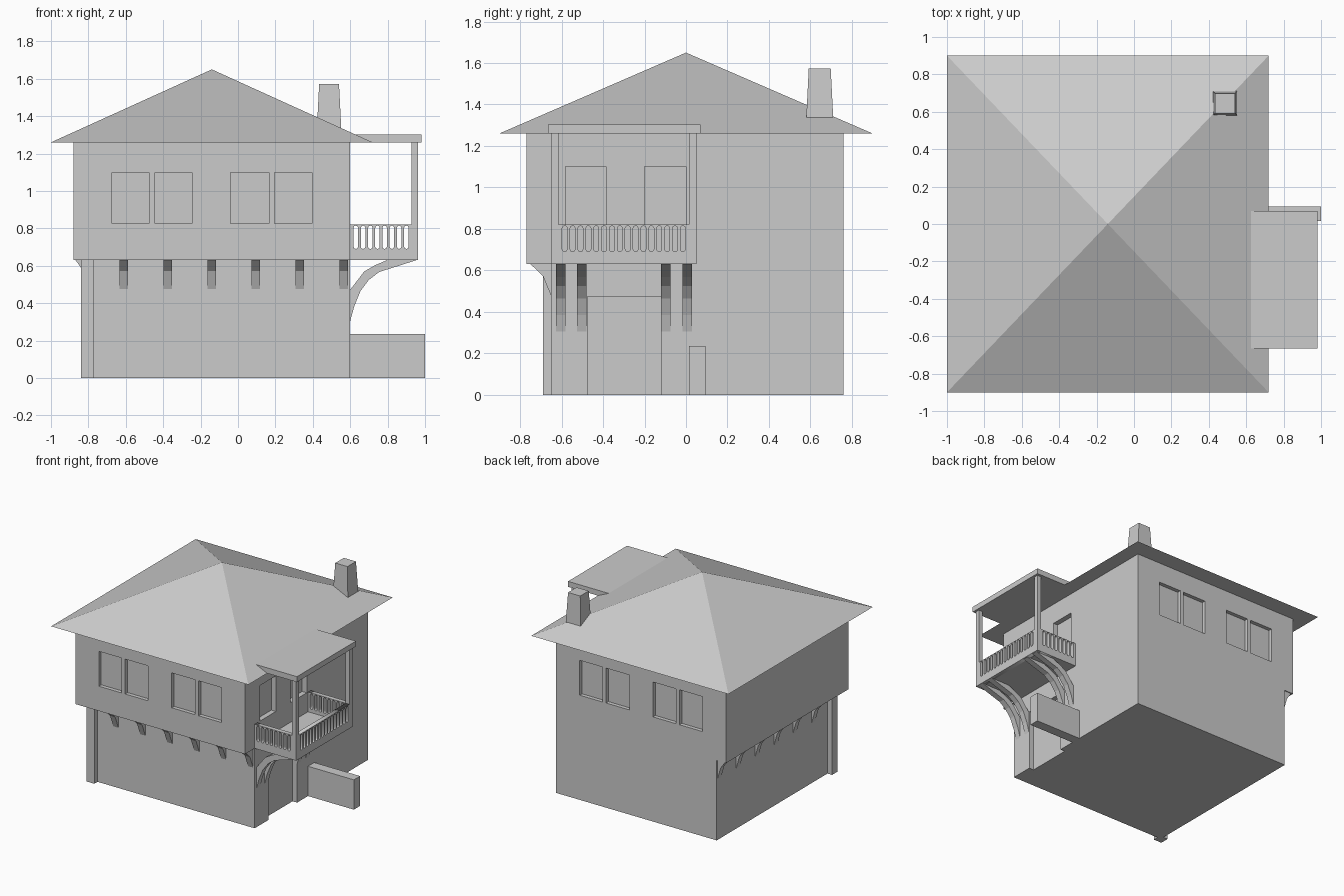
import bpy, bmesh, math
from mathutils import Matrix, Vector

if "Cube" in bpy.data.objects:
    bpy.data.objects.remove(bpy.data.objects["Cube"])


def finish(name, bm):
    bmesh.ops.recalc_face_normals(bm, faces=bm.faces)
    mesh = bpy.data.meshes.new(name)
    bm.to_mesh(mesh)
    bm.free()
    ob = bpy.data.objects.new(name, mesh)
    bpy.context.collection.objects.link(ob)
    return ob


def add_box(bm, x0, x1, y0, y1, z0, z1):
    m = Matrix.Translation(((x0 + x1) / 2, (y0 + y1) / 2, (z0 + z1) / 2))
    m = m @ Matrix.Diagonal((x1 - x0, y1 - y0, z1 - z0, 1))
    bmesh.ops.create_cube(bm, size=1, matrix=m)


def boxes(name, *dims):
    bm = bmesh.new()
    for d in dims:
        add_box(bm, *d)
    return finish(name, bm)


def frustum(name, lower, upper):
    """Tapered block from two (x0, x1, y0, y1, z) rectangles."""
    bm = bmesh.new()
    rings = [[bm.verts.new(p) for p in ((a, c, z), (b, c, z), (b, d, z), (a, d, z))]
             for a, b, c, d, z in (lower, upper)]
    for i in range(4):
        j = (i + 1) % 4
        bm.faces.new((rings[0][i], rings[0][j], rings[1][j], rings[1][i]))
    bm.faces.new(rings[0])
    bm.faces.new(rings[1])
    return finish(name, bm)


def brackets(name, profile, along_x, positions, width):
    """Extrude a (depth, z) profile along x or y at each position."""
    bm = bmesh.new()
    for c in positions:
        def pt(d, z, s):
            return (s, d, z) if along_x else (d, s, z)
        face = bm.faces.new([bm.verts.new(pt(d, z, c - width / 2)) for d, z in profile])
        ext = bmesh.ops.extrude_face_region(bm, geom=[face])
        move = Vector((width, 0, 0) if along_x else (0, width, 0))
        verts = [g for g in ext["geom"] if isinstance(g, bmesh.types.BMVert)]
        bmesh.ops.translate(bm, verts=verts, vec=move)
    return finish(name, bm)


def cut(ob, *dims):
    cutter = boxes("cutter", *dims)
    cutter.hide_render = True
    mod = ob.modifiers.new("recesses", 'BOOLEAN')
    mod.object, mod.operation, mod.solver = cutter, 'DIFFERENCE', 'EXACT'
    bpy.context.view_layer.objects.active = ob
    bpy.ops.object.modifier_apply(modifier=mod.name)
    bpy.data.objects.remove(cutter)


def railing(name, length, first, last, count, matrix):
    """Panel in the local xy plane, pierced by a row of rounded slots."""
    curve = bpy.data.curves.new(name, 'CURVE')
    curve.dimensions, curve.fill_mode, curve.extrude = '2D', 'BOTH', T / 2

    def loop(pts):
        s = curve.splines.new('POLY')
        s.points.add(len(pts) - 1)
        for p, (u, v) in zip(s.points, pts):
            p.co = (u, v, 0, 1)
        s.use_cyclic_u = True

    loop([(0, 0), (length, 0), (length, 0.19), (0, 0.19)])
    r = 0.012
    for i in range(count):
        c = first + r + (last - first - 2 * r) * i / (count - 1)
        arc = [(c + r * math.cos(k * math.pi / 4), r * math.sin(k * math.pi / 4)) for k in range(5)]
        loop([(u, 0.173 + v) for u, v in arc] + [(2 * c - u, 0.072 - v) for u, v in arc])
    tmp = bpy.data.objects.new(name, curve)
    bpy.context.collection.objects.link(tmp)
    dg = bpy.context.evaluated_depsgraph_get()
    mesh = bpy.data.meshes.new_from_object(tmp.evaluated_get(dg))
    bpy.data.objects.remove(tmp)
    ob = bpy.data.objects.new(name, mesh)
    bpy.context.collection.objects.link(ob)
    mesh.transform(matrix)
    return ob


T = 0.035  # balcony post and panel thickness

# Ground storey with recessed doorway
lower = boxes("lower_storey", (-0.80, 0.60, -0.65, 0.76, 0, 0.63))
cut(lower, (0.56, 0.7, -0.475, -0.12, -0.1, 0.475))

# Overhanging upper storey with recessed windows
upper = boxes("upper_storey", (-0.88, 0.60, -0.77, 0.76, 0.63, 1.26))
holes = []
for x0, x1 in ((-0.675, -0.475), (-0.445, -0.245), (-0.04, 0.165), (0.195, 0.395)):
    holes += [(x0, x1, -0.9, -0.74, 0.825, 1.10), (x0, x1, 0.73, 0.9, 0.825, 1.10)]
holes += [(0.56, 0.7, y0, y1, 0.82, 1.10) for y0, y1 in ((-0.58, -0.385), (-0.20, 0.0))]
cut(upper, *holes)

# Corner post and low garden wall
boxes("corner_post", (-0.84, -0.77, -0.69, -0.62, 0, 0.63))
boxes("garden_wall", (0.60, 1.0, 0.015, 0.093, 0, 0.235))

# Pyramid roof
bm = bmesh.new()
base = [bm.verts.new(p) for p in ((-1, -0.9, 1.26), (0.72, -0.9, 1.26), (0.72, 0.9, 1.26), (-1, 0.9, 1.26))]
apex = bm.verts.new((-0.14, 0, 1.65))
bm.faces.new(base)
for i in range(4):
    bm.faces.new((base[i], base[(i + 1) % 4], apex))
finish("roof", bm)

# Chimney
frustum("chimney", (0.422, 0.552, 0.58, 0.71, 1.335), (0.434, 0.54, 0.592, 0.698, 1.573))

# Overhang brackets on the front and left
brackets("front_brackets", [(-0.65, 0.63), (-0.75, 0.63), (-0.69, 0.573), (-0.65, 0.475)],
         True, [-0.61 + 0.235 * i for i in range(6)], 0.045)
brackets("left_brackets", [(-0.80, 0.63), (-0.868, 0.63), (-0.828, 0.573), (-0.80, 0.475)],
         False, [0.73 - 0.235 * i for i in range(6)], 0.045)

# Balcony floor, posts and canopy
boxes("balcony_floor", (0.60, 0.963, -0.65, 0.05, 0.63, 0.665))
boxes("balcony_posts", *[(0.963 - T, 0.963, y, y + T, 0.63, 1.26) for y in (-0.65, 0.05 - T)])
boxes("balcony_canopy", (0.60, 0.98, -0.665, 0.07, 1.26, 1.303))

# Pierced railings: two sides and the front
upright = Matrix.Rotation(math.pi / 2, 4, 'X')
for side, y in (("near", -0.65 + T / 2), ("far", 0.05 - T / 2)):
    railing(side + "_railing", 0.363 - T, 0.018, 0.312, 8,
            Matrix.Translation((0.60, y, 0.63)) @ upright)
railing("outer_railing", 0.70 - 2 * T, 0.018, 0.612, 16,
        Matrix.Translation((0.963 - T / 2, -0.65 + T, 0.63)) @ Matrix.Rotation(math.pi / 2, 4, 'Z') @ upright)

# Curved balcony braces
brackets("balcony_braces",
         [(0.60, 0.305), (0.622, 0.385), (0.655, 0.465), (0.70, 0.525), (0.755, 0.567), (0.96, 0.632),
          (0.80, 0.632), (0.735, 0.604), (0.675, 0.57), (0.60, 0.472)],
         False, [-0.603, -0.502, -0.097, 0.005], 0.046)
